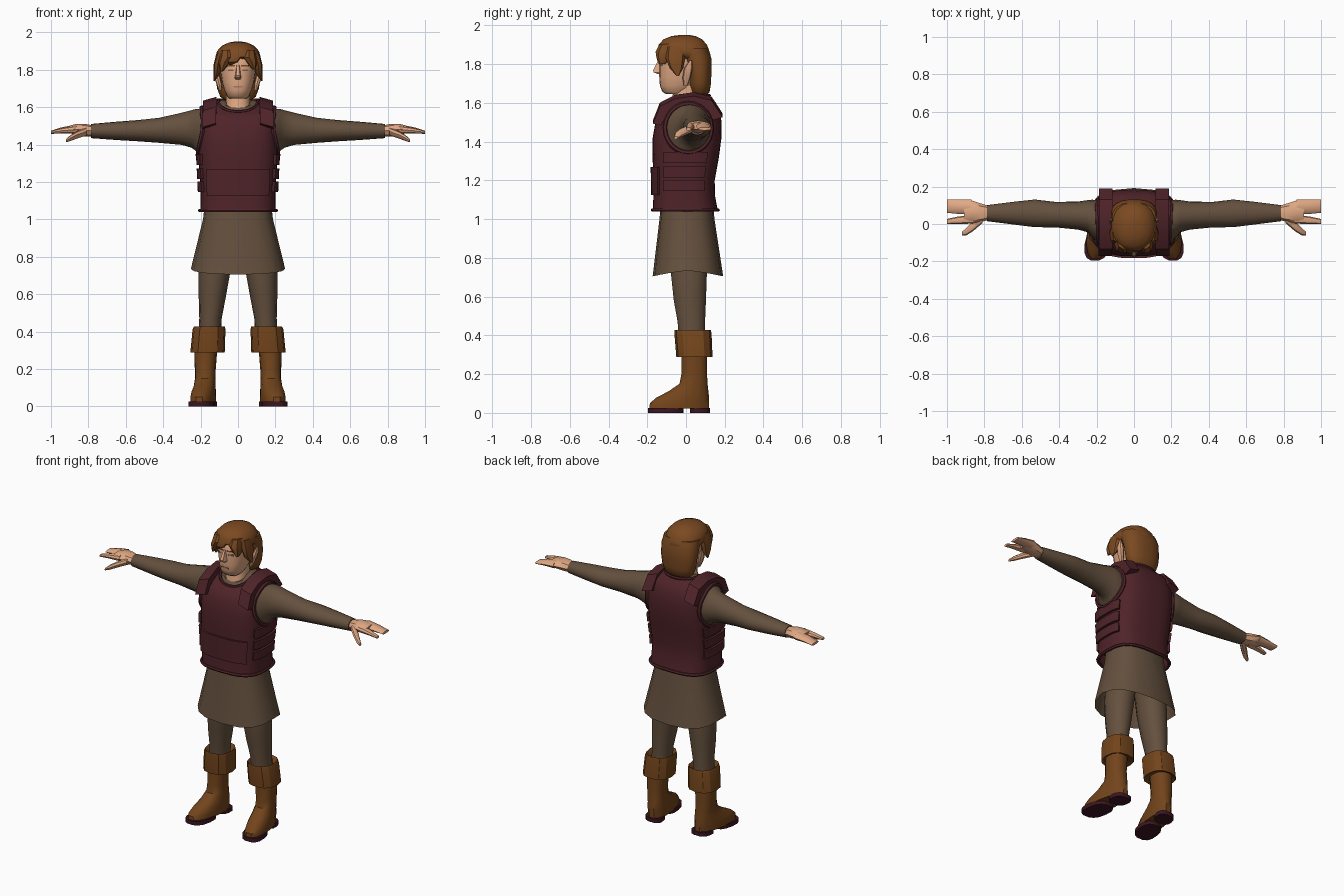
import bpy, bmesh, math
from mathutils import Vector

if "Cube" in bpy.data.objects:
    bpy.data.objects.remove(bpy.data.objects["Cube"])


def material(name, r, g, b):
    m = bpy.data.materials.new(name)
    m.diffuse_color = [(c / 255) ** 2.2 for c in (r, g, b)] + [1]
    m.use_nodes = True
    m.node_tree.nodes["Principled BSDF"].inputs["Base Color"].default_value = m.diffuse_color
    return m


TUNIC = material("brown cloth", 100, 81, 64)
VEST = material("maroon leather", 80, 40, 45)
SKIN = material("skin", 224, 167, 131)
HAIR = material("brown hair", 122, 75, 38)
BOOT = material("boot leather", 114, 70, 33)
SOLE = material("dark sole", 62, 28, 38)
EYE = material("eye grey", 120, 105, 95)
LIP = material("lip", 178, 115, 92)


def finish(name, bm, mat, angle=40):
    bmesh.ops.recalc_face_normals(bm, faces=bm.faces)
    me = bpy.data.meshes.new(name)
    bm.to_mesh(me)
    bm.free()
    me.materials.append(mat)
    ob = bpy.data.objects.new(name, me)
    bpy.context.collection.objects.link(ob)
    bpy.ops.object.select_all(action='DESELECT')
    ob.select_set(True)
    bpy.context.view_layer.objects.active = ob
    bpy.ops.object.shade_smooth_by_angle(angle=math.radians(angle))
    return ob


def loft(name, rings, mat, caps=True, closed=False, both=False, angle=40):
    """Skin a list of point rings; both=True adds the mirrored copy."""
    for s in ((1, -1) if both else (1,)):
        bm = bmesh.new()
        vs = [[bm.verts.new((p[0] * s, p[1], p[2])) for p in r] for r in rings]
        n = len(rings[0])
        for i in range(len(vs) if closed else len(vs) - 1):
            a, b = vs[i], vs[(i + 1) % len(vs)]
            for j in range(n):
                k = (j + 1) % n
                bm.faces.new((a[j], a[k], b[k], b[j]))
        if caps and not closed:
            bm.faces.new(vs[0])
            bm.faces.new(vs[-1])
        label = name if not both else name + ("_left" if s > 0 else "_right")
        finish(label, bm, mat, angle)


def sup(c, p):
    return math.copysign(abs(c) ** (2 / p), c)


def zring(z, rx, yf, yb, x0=0, n=16, p=2.3, drop=0, both_drop=False, skew=0):
    out = []
    for i in range(n):
        t = 2 * math.pi * i / n
        y = (yf + yb) / 2 + (yb - yf) / 2 * sup(math.sin(t), p)
        s = abs(math.sin(t)) if both_drop else max(0, -math.sin(t))
        out.append((x0 + rx * sup(math.cos(t), p) - skew * y, y, z - drop * s))
    return out


def xring(x, yc, zc, ry, rz, n=12):
    return [(x, yc + ry * math.cos(2 * math.pi * i / n), zc + rz * math.sin(2 * math.pi * i / n))
            for i in range(n)]


def rim(name, pts, r, mat, both=False):
    """Closed piping that follows a loop of points."""
    pts = [Vector(p) for p in pts]
    mid = sum(pts, Vector()) / len(pts)
    rings = []
    for i, p in enumerate(pts):
        t = (pts[(i + 1) % len(pts)] - pts[i - 1]).normalized()
        u = (p - mid)
        u = (u - t * u.dot(t)).normalized()
        v = t.cross(u)
        rings.append([p + r * (u * math.cos(a) + v * math.sin(a))
                      for a in [k * math.pi / 3 for k in range(6)]])
    loft(name, rings, mat, closed=True, both=both)


# Vest profile: z, half width, front y, back y
PROFILE = [(1.04, .202, -.172, .165), (1.12, .2, -.168, .15), (1.2, .203, -.167, .148),
           (1.32, .21, -.173, .17), (1.42, .212, -.172, .183), (1.50, .21, -.158, .184),
           (1.56, .202, -.135, .173), (1.60, .188, -.112, .155)]


def vest_at(z):
    for a, b in zip(PROFILE, PROFILE[1:]):
        if z <= b[0]:
            break
    f = min(1, (z - a[0]) / (b[0] - a[0]))
    return [a[i] + (b[i] - a[i]) * f for i in (1, 2, 3)]


def side_x(y, z):
    rx, yf, yb = vest_at(z)
    k = min(.99, abs(y - (yf + yb) / 2) / ((yb - yf) / 2))
    return rx * (1 - k ** 3) ** (1 / 3)


def patch(name, a0, a1, z0, z1, off, both=False):
    """Raised plate wrapped on the vest between two angles and heights."""
    rings = []
    for i in range(9):
        t = math.radians(a0 + (a1 - a0) * i / 8)
        ring = []
        for z, o in ((z0, -.01), (z0, off), (z1, off), (z1, -.01)):
            rx, yf, yb = vest_at(z)
            ring.append(((rx + o) * sup(math.cos(t), 3),
                         (yf + yb) / 2 + ((yb - yf) / 2 + o) * sup(math.sin(t), 3), z))
        rings.append(ring)
    loft(name, rings, VEST, both=both, angle=30)


# Vest shell with neck opening
rings = [zring(z, rx, yf, yb, n=32, p=3, drop=d)
         for (z, rx, yf, yb), d in zip(PROFILE, [0] * 6 + [.012, .035])]
neck = zring(1.638, .108, -.095, .12, n=32, drop=.062)
loft("vest", rings + [neck], VEST, caps=False)
rim("vest_neck_rim", neck, .009, VEST)
rim("vest_hem", zring(1.047, .204, -.172, .165, n=32, p=3), .01, VEST)
patch("belly_panel", -134, -46, 1.125, 1.27, .012)
for i, z in enumerate((1.145, 1.215, 1.29)):
    patch("side_band_%d" % (i + 1), -30, 28, z, z + .057, .014, both=True)

# Shoulder straps over the vest
strap = []
for y, z, x, dy, dz in ((-.15, 1.50, .155, -.02, .005), (-.115, 1.575, .152, -.02, .018),
                        (-.05, 1.612, .15, -.006, .022), (.04, 1.625, .15, 0, .022),
                        (.12, 1.605, .15, .012, .02), (.165, 1.53, .152, .024, .008)):
    w = .036
    strap.append([(x - w, y - dy, z - dz + .008), (x + w, y - dy, z - dz - .012),
                  (x + w, y + dy, z + dz - .012), (x - w, y + dy, z + dz + .008)])
loft("shoulder_strap", strap, VEST, both=True, angle=30)

# Armholes and sleeves


def armhole(ry, rz, off, n):
    out = []
    for i in range(n):
        t = 2 * math.pi * i / n
        y, z = .012 + ry * math.cos(t), 1.47 + rz * math.sin(t)
        out.append((side_x(y, z) + off, y, z))
    return out


rim("armhole_rim", armhole(.12, .127, .004, 24), .013, VEST, both=True)
loft("sleeve", [armhole(.116, .122, .002, 16)] + [xring(*r, n=16) for r in (
    (.225, .03, 1.478, .1, .112), (.25, .042, 1.483, .085, .1), (.30, .045, 1.484, .075, .086),
    (.42, .05, 1.476, .068, .067), (.53, .057, 1.474, .074, .057), (.65, .058, 1.473, .06, .049),
    (.785, .058, 1.472, .043, .038))], TUNIC, both=True)

# Hands
loft("palm", [xring(*r, n=8) for r in (
    (.775, .06, 1.472, .037, .03), (.82, .06, 1.477, .05, .034), (.87, .064, 1.482, .062, .027),
    (.91, .066, 1.48, .062, .018))], SKIN, both=True)
loft("fingers", [xring(*r, n=8) for r in (
    (.87, .09, 1.481, .04, .024), (.94, .092, 1.476, .038, .017), (1.0, .096, 1.466, .036, .008))],
    SKIN, both=True)
loft("index_finger", [xring(*r, n=8) for r in (
    (.86, .026, 1.48, .024, .022), (.94, .02, 1.474, .02, .015), (1.0, .013, 1.465, .014, .008))],
    SKIN, both=True)
loft("thumb", [xring(*r, n=8) for r in (
    (.81, .03, 1.47, .025, .022), (.86, -.012, 1.452, .026, .02), (.895, -.04, 1.435, .02, .016),
    (.92, -.052, 1.42, .01, .008))], SKIN, both=True)

# Collar, tunic skirt and legs
loft("collar", [zring(1.625, .11, -.098, .118, drop=.062), zring(1.638, .088, -.075, .095, drop=.042),
                zring(1.635, .06, -.05, .07, drop=.04)], TUNIC)
loft("skirt", [zring(1.08, .178, -.13, .14, p=2.6), zring(1.0, .187, -.137, .147, p=2.6),
               zring(.735, .252, -.172, .192, p=2.6, drop=.03, both_drop=True)],
     TUNIC, caps=False)
loft("leg", [zring(*r, n=14, p=2.1) for r in (
    (.98, .085, -.09, .12, .095), (.72, .085, -.08, .11, .126), (.58, .072, -.065, .105, .138),
    (.47, .06, -.045, .1, .147), (.38, .06, -.04, .1, .152))], TUNIC, both=True)

# Boots
loft("boot_cuff", [zring(*r, n=12, p=2.4) for r in (
    (.30, .062, -.03, .11, .17), (.288, .092, -.05, .137, .163), (.41, .088, -.06, .132, .155),
    (.428, .082, -.058, .128, .153), (.40, .06, -.04, .1, .152))], BOOT, both=True, angle=25)
loft("boot", [zring(*r, n=14, p=2.3, skew=s) for r, s in (
    ((.022, .064, -.192, .122, .181), .14), ((.05, .064, -.19, .122, .181), .14),
    ((.08, .062, -.155, .122, .181), .12), ((.11, .058, -.095, .118, .179), .1),
    ((.15, .055, -.035, .113, .177), .05), ((.2, .056, -.025, .11, .175), 0),
    ((.31, .062, -.026, .11, .172), 0))], BOOT, both=True)
loft("sole", [zring(z, .068, -.197, -.012, .181, n=14, p=2.6, skew=.14) for z in (0, .026)],
     SOLE, both=True)
loft("heel", [zring(z, .058, .02, .126, .181, n=14, p=2.8, skew=.14) for z in (0, .026)],
     SOLE, both=True)

# Neck, head and ears
loft("neck", [zring(1.57, .072, -.08, .085), zring(1.63, .064, -.07, .075),
              zring(1.72, .064, -.06, .075)], SKIN)
loft("head", [zring(*r, n=20) for r in (
    (1.645, .045, -.102, .0), (1.657, .058, -.122, .03), (1.69, .073, -.135, .06),
    (1.73, .085, -.138, .09), (1.79, .094, -.139, .1), (1.85, .098, -.138, .11),
    (1.90, .085, -.11, .095), (1.925, .05, -.06, .06))], SKIN)
loft("nose", [[(-w, -.125, z), (-w * .6, y, z), (w * .6, y, z), (w, -.125, z)] for z, w, y in (
    (1.748, .016, -.142), (1.757, .02, -.166), (1.768, .017, -.17), (1.825, .01, -.142))], SKIN)
loft("ear", [zring(*r, x0=x, n=8) for r, x in (
    ((1.69, .008, -.012, .008), .094), ((1.73, .015, -.018, .024), .103),
    ((1.78, .016, -.01, .034), .116), ((1.82, .003, .02, .03), .126))], SKIN, both=True)


def plate(name, x, z, w, h, mat, tilt, y=-.135, both=True):
    loft(name, [[(x + dx, y + dy + tilt * (dx + w), z + s * h) for dx, dy in
                 ((-w, 0), (w, 0), (w, -.008), (-w, -.008))] for s in (-1, 1)], mat, both=both)


plate("eye", .038, 1.797, .015, .005, EYE, .25, -.129)
plate("brow", .038, 1.82, .021, .004, HAIR, .25, -.131)
plate("mouth", 0, 1.708, .025, .004, LIP, 0, -.13, False)

# Hair: back mass, crown and locks
loft("hair_back", [zring(*r, n=18) for r in (
    (1.635, .065, .04, .1), (1.655, .095, .025, .122), (1.70, .112, .012, .13),
    (1.76, .12, .01, .132), (1.83, .123, -.02, .132), (1.88, .118, -.05, .115))], HAIR)
loft("hair_crown", [zring(*r, n=18, p=2.2) for r in (
    (1.83, .105, -.07, .12), (1.85, .121, -.118, .128), (1.868, .121, -.148, .122),
    (1.90, .112, -.143, .11), (1.928, .085, -.118, .085), (1.945, .05, -.075, .05),
    (1.951, .015, -.03, .015))], HAIR)
loft("side_lock", [zring(*r, x0=x, n=8) for r, x in (
    ((1.89, .03, -.1, .0), .085), ((1.83, .022, -.105, -.005), .108),
    ((1.78, .018, -.085, -.015), .113), ((1.74, .004, -.05, -.035), .127))], HAIR, both=True)
for i, (x, tip, zt, w) in enumerate(((-.055, -.088, 1.79, .045), (-.02, -.04, 1.825, .04),
                                     (.06, .086, 1.80, .04))):
    back = -.03 if abs(x) > .04 else -.08
    loft("fringe_%d" % (i + 1), [zring(1.905, w * .8, -.135, back, x, 8),
                                 zring(1.865, w, -.157, back, x, 8),
                                 zring(1.84, w * .75, -.154, back - .03, (x + tip) / 2, 8),
                                 zring(zt, .006, -.14, -.11, tip, 8)], HAIR)
